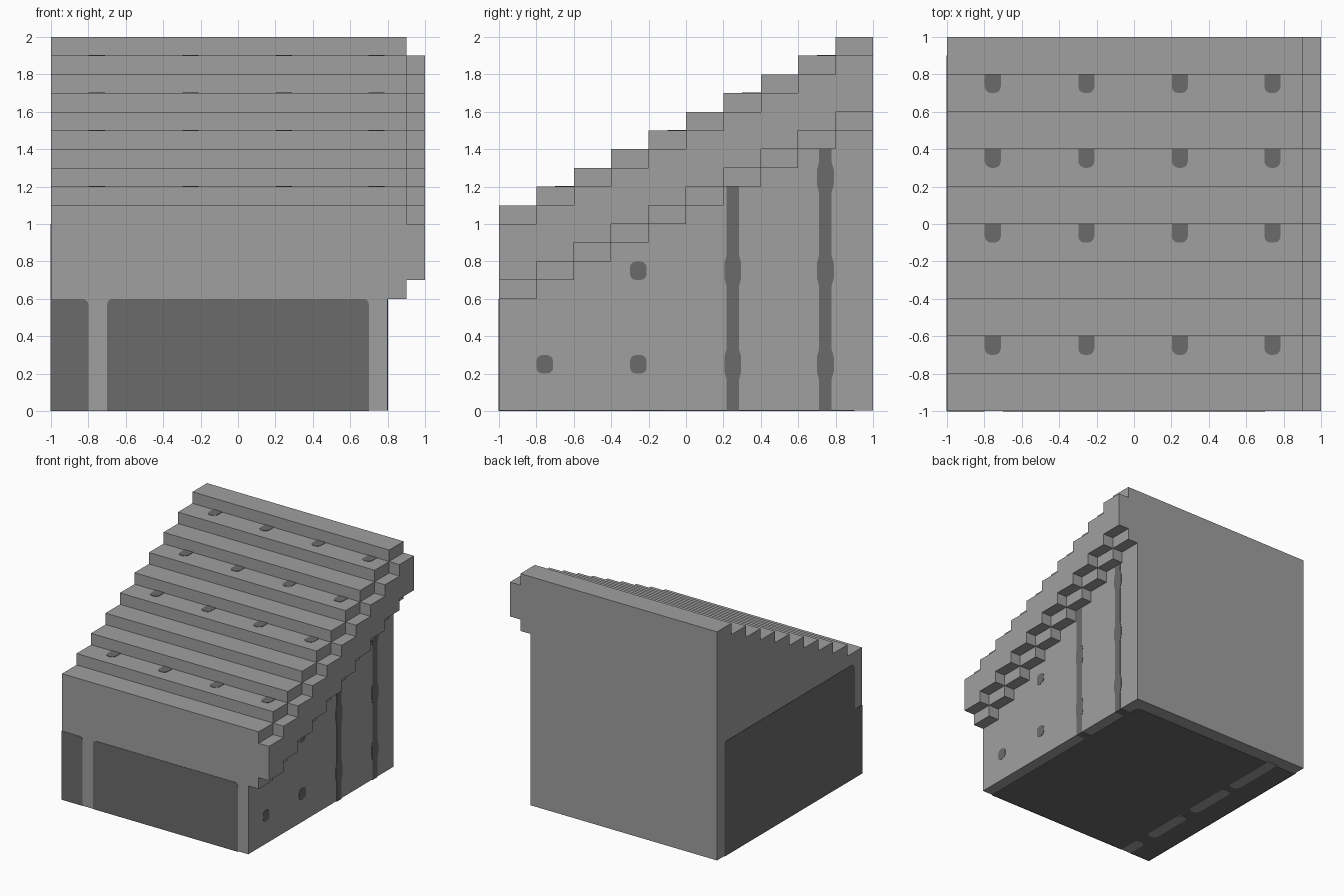
import bpy
import bmesh
import math
from mathutils import Vector

cube = bpy.data.objects.get("Cube")
if cube:
    bpy.data.objects.remove(cube, do_unlink=True)


def material(name, value):
    mat = bpy.data.materials.new(name)
    mat.use_nodes = True
    colour = (value, value, value, 1)
    mat.diffuse_color = colour
    mat.node_tree.nodes["Principled BSDF"].inputs["Base Color"].default_value = colour
    return mat


STONE = material("light grey stone", 0.35)
DARK = material("dark grey", 0.148)

# Ways to stand a flat outline (u, v) up in space, with w as its depth axis
ALONG_X = lambda u, v, w: (w, u, v)
ALONG_Y = lambda u, v, w: (u, w, v)
ALONG_Z = lambda u, v, w: (u, v, w)


def prism(name, outline, axis, w0, w1, mat):
    """Extrude a flat outline from depth w0 to depth w1."""
    bm = bmesh.new()
    face = bm.faces.new([bm.verts.new(axis(u, v, w0)) for u, v in outline])
    grown = bmesh.ops.extrude_face_region(bm, geom=[face])["geom"]
    shift = Vector(axis(0, 0, w1 - w0))
    bmesh.ops.translate(bm, vec=shift,
                        verts=[g for g in grown if isinstance(g, bmesh.types.BMVert)])
    bmesh.ops.recalc_face_normals(bm, faces=bm.faces)
    mesh = bpy.data.meshes.new(name)
    bm.to_mesh(mesh)
    bm.free()
    mesh.materials.append(mat)
    obj = bpy.data.objects.new(name, mesh)
    bpy.context.collection.objects.link(obj)
    return obj


def rounded(u0, u1, v0, v1, radii):
    """Rectangle outline; radii run lower left, lower right, upper right, upper left."""
    points = []
    corners = [(u0, v0, 1, 1), (u1, v0, -1, 1), (u1, v1, -1, -1), (u0, v1, 1, -1)]
    for k, ((u, v, su, sv), r) in enumerate(zip(corners, radii)):
        if r == 0:
            points.append((u, v))
            continue
        for step in range(4):
            a = math.pi * (1 + k / 2) + math.pi / 2 * step / 3
            points.append((u + su * r + r * math.cos(a), v + sv * r + r * math.sin(a)))
    return points


STEPS = 10


def stairs(z):
    """Stepped line rising from front to back, starting at height z."""
    line = []
    for i in range(STEPS):
        line += [(-1 + 0.2 * i, z + 0.1 * i), (-0.8 + 0.2 * i, z + 0.1 * i)]
    return line


# Solid body with the stepped roof, and two overhanging eave courses
prism("body", [(1, 0.004), (-1, 0.004)] + stairs(1.1), ALONG_X, -1, 0.8, STONE)
prism("eave", stairs(1.1) + stairs(0.6)[::-1], ALONG_X, 0.8, 0.9, STONE)
prism("eave_edge", stairs(1.0) + stairs(0.7)[::-1], ALONG_X, 0.9, 1, STONE)

# Front panels, either side of a light post
prism("front_panel", rounded(-0.7, 0.7, 0, 0.6, (0, 0, 0.03, 0.03)),
      ALONG_Y, -1.003, -0.999, DARK)
prism("front_corner_panel", rounded(-1, -0.8, 0, 0.6, (0, 0, 0.03, 0)),
      ALONG_Y, -1.003, -0.999, DARK)

# Large side panel that steps down at the front corner
side = [(0.9, 0), (0.9, 0.97), (0.87, 1), (-0.87, 1), (-0.9, 0.97),
        (-0.9, 0.62), (-0.92, 0.6), (-1, 0.6), (-1, 0)]
prism("side_panel", side, ALONG_X, -1.003, -0.999, DARK)

# Vertical grooves on the eave side, swelling at regular heights
for name, y, top, swells in (("groove_middle", 0.25, 1.2, (0.25, 0.75)),
                             ("groove_back", 0.745, 1.4, (0.25, 0.75, 1.25))):
    widths = [(0, 0.034)]
    for z in swells:
        widths += [(z - 0.08, 0.034), (z - 0.04, 0.045),
                   (z + 0.04, 0.045), (z + 0.08, 0.034)]
    widths.append((top, 0.034))
    outline = [(y + w, z) for z, w in widths] + [(y - w, z) for z, w in reversed(widths)]
    prism(name, outline, ALONG_X, 0.799, 0.803, DARK)

# Round spots on the eave side
for n, (y, z) in enumerate(((-0.755, 0.25), (-0.255, 0.25), (-0.255, 0.75))):
    prism(f"side_spot_{n + 1}",
          rounded(y - 0.045, y + 0.045, z - 0.05, z + 0.05, (0.035,) * 4),
          ALONG_X, 0.799, 0.803, DARK)

# Rows of spots on the treads, against the risers
for step in (1, 4, 6, 8):
    back, z = -0.8 + 0.2 * step, 1.1 + 0.1 * step
    for n, x in enumerate((-0.755, -0.255, 0.245, 0.74)):
        prism(f"tread_spot_{step}_{n + 1}",
              rounded(x - 0.043, x + 0.043, back - 0.1, back, (0.035, 0.035, 0, 0)),
              ALONG_Z, z - 0.001, z + 0.003, DARK)

# Underside: dark panel, dashed light beam and two notches in the light border
prism("base_panel", rounded(-1, 0.7, -1, 0.88, (0, 0, 0.03, 0)),
      ALONG_Z, 0.002, 0.005, DARK)
dashes = ((-1, -0.8, (0, 0, 0.04, 0.04)), (-0.68, -0.25, (0.04,) * 4),
          (-0.14, 0.31, (0.04,) * 4), (0.38, 0.9, (0.04, 0.04, 0, 0)))
for n, (y0, y1, radii) in enumerate(dashes):
    prism(f"base_beam_{n + 1}", rounded(-0.8, -0.7, y0, y1, radii),
          ALONG_Z, 0, 0.005, STONE)
for n, y in enumerate((0.21, 0.71)):
    prism(f"base_notch_{n + 1}", rounded(0.69, 0.8, y, y + 0.075, (0,) * 4),
          ALONG_Z, 0.002, 0.005, DARK)
